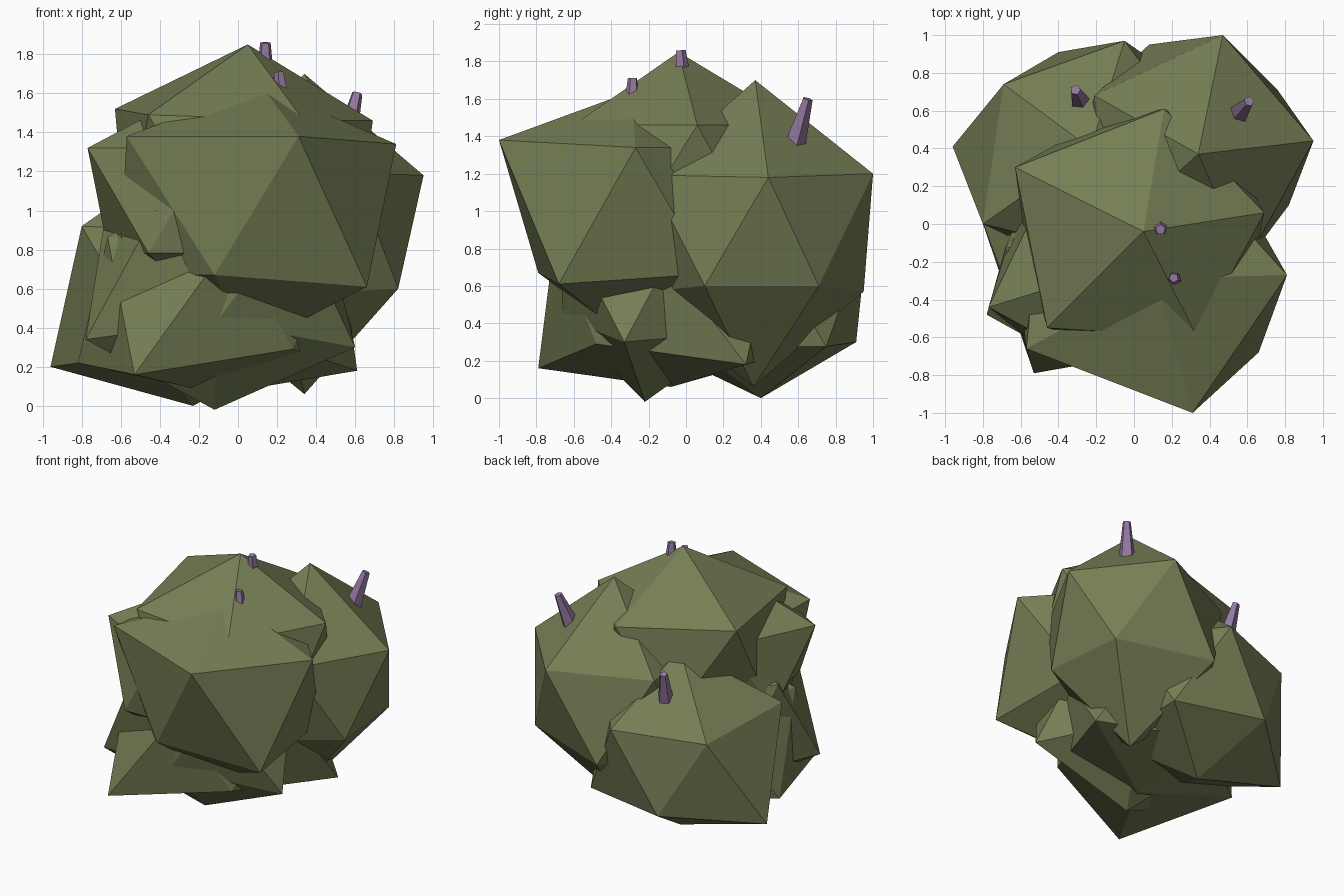
import bpy
import bmesh
from math import radians
from mathutils import Matrix, Vector

cube = bpy.data.objects.get("Cube")
if cube:
    bpy.data.objects.remove(cube, do_unlink=True)


def make_material(name, colour):
    material = bpy.data.materials.new(name)
    material.use_nodes = True
    material.diffuse_color = colour
    material.node_tree.nodes["Principled BSDF"].inputs["Base Color"].default_value = colour
    return material


moss_green = make_material("moss green", (0.18, 0.21, 0.09, 1))
dusty_purple = make_material("dusty purple", (0.30, 0.19, 0.35, 1))


def finish(bm, name, material):
    """Turn the bmesh into a flat shaded object with one colour."""
    bmesh.ops.recalc_face_normals(bm, faces=bm.faces[:])
    mesh = bpy.data.meshes.new(name)
    bm.to_mesh(mesh)
    bm.free()
    mesh.materials.append(material)
    obj = bpy.data.objects.new(name, mesh)
    bpy.context.collection.objects.link(obj)
    return obj


def lump(name, centre, radius, turn, corners):
    """Upright icosahedron whose nearest vertices are pulled out to the given corners."""
    bm = bmesh.new()
    pose = Matrix.Translation(centre) @ Matrix.Rotation(radians(turn), 4, "Z")
    bmesh.ops.create_icosphere(bm, subdivisions=1, radius=radius, matrix=pose)
    free = list(bm.verts)
    for corner in map(Vector, corners):
        nearest = min(free, key=lambda v: (v.co - corner).length)
        nearest.co = corner
        free.remove(nearest)
    return finish(bm, name, moss_green)


def spike(name, base, tip, base_radius, tip_radius):
    """Blunt five-sided spike running from base to tip."""
    base, tip = Vector(base), Vector(tip)
    axis = tip - base
    bm = bmesh.new()
    pose = Matrix.Translation((base + tip) / 2) @ axis.to_track_quat("Z", "Y").to_matrix().to_4x4()
    bmesh.ops.create_cone(bm, cap_ends=True, segments=5, radius1=base_radius,
                          radius2=tip_radius, depth=axis.length, matrix=pose)
    return finish(bm, name, dusty_purple)


# Large lump bulging out at the front
lump("front_lump", (0.06, -0.29, 1.0), 0.75, 2, [
    (0.31, -1.0, 1.38), (0.81, -0.27, 1.34), (-0.57, -0.66, 1.38),
    (0.66, -0.68, 0.61), (-0.12, -0.79, 0.67),
    (0.12, -0.29, 1.64), (0.06, -0.29, 0.3)])

# Lump forming the summit
lump("top_lump", (0.05, -0.04, 1.15), 0.7, 9, [
    (0.05, -0.04, 1.85), (-0.63, 0.3, 1.52), (0.16, 0.61, 1.46),
    (0.69, 0.06, 1.46), (-0.46, -0.55, 1.49)])

# Tall lump at the back left
lump("back_left_lump", (0.34, 0.37, 0.88), 0.7, 6, [
    (0.34, 0.37, 1.7), (0.34, 0.36, 0.06), (0.95, 0.44, 1.18),
    (0.47, 1.0, 1.2), (-0.21, 0.68, 1.18), (0.82, 0.1, 0.6),
    (0.76, 0.71, 0.6), (0.08, 0.95, 0.57)])

# Low lump at the back right
lump("back_right_lump", (-0.23, 0.4, 0.58), 0.68, 71, [
    (-0.23, 0.4, 1.32), (-0.23, 0.4, 0.0), (-0.96, 0.41, 0.2),
    (-0.4, 0.91, 0.3), (-0.69, 0.74, 0.85), (-0.05, 0.97, 0.88),
    (-0.8, 0.0, 0.92)])

# Wide lump underneath
lump("base_lump", (-0.1, -0.08, 0.55), 0.7, 61, [
    (-0.1, -0.08, 0.06), (-0.53, -0.79, 0.16), (0.28, -0.48, 0.29),
    (0.61, 0.32, 0.18), (-0.82, 0.06, 0.22)])

# Lump filling the lower right side
lump("lower_side_lump", (-0.12, -0.22, 0.66), 0.68, 24, [
    (-0.78, -0.48, 0.34), (-0.11, -0.66, 0.43), (0.6, -0.33, 0.3),
    (-0.42, -0.68, 1.0), (-0.68, -0.12, 0.97)])

# Small lump jutting out on the upper right side
lump("upper_side_lump", (-0.15, -0.25, 1.05), 0.6, 55, [(-0.77, -0.44, 1.32)])

# Blunt spikes growing from the upper faces
spike("summit_spike", (0.14, -0.02, 1.74), (0.14, -0.03, 1.86), 0.04, 0.028)
spike("front_spike", (0.22, -0.29, 1.57), (0.21, -0.285, 1.71), 0.042, 0.026)
spike("back_left_spike", (0.55, 0.58, 1.36), (0.61, 0.65, 1.6), 0.06, 0.028)
spike("back_right_spike", (-0.28, 0.64, 1.02), (-0.31, 0.71, 1.27), 0.06, 0.028)
